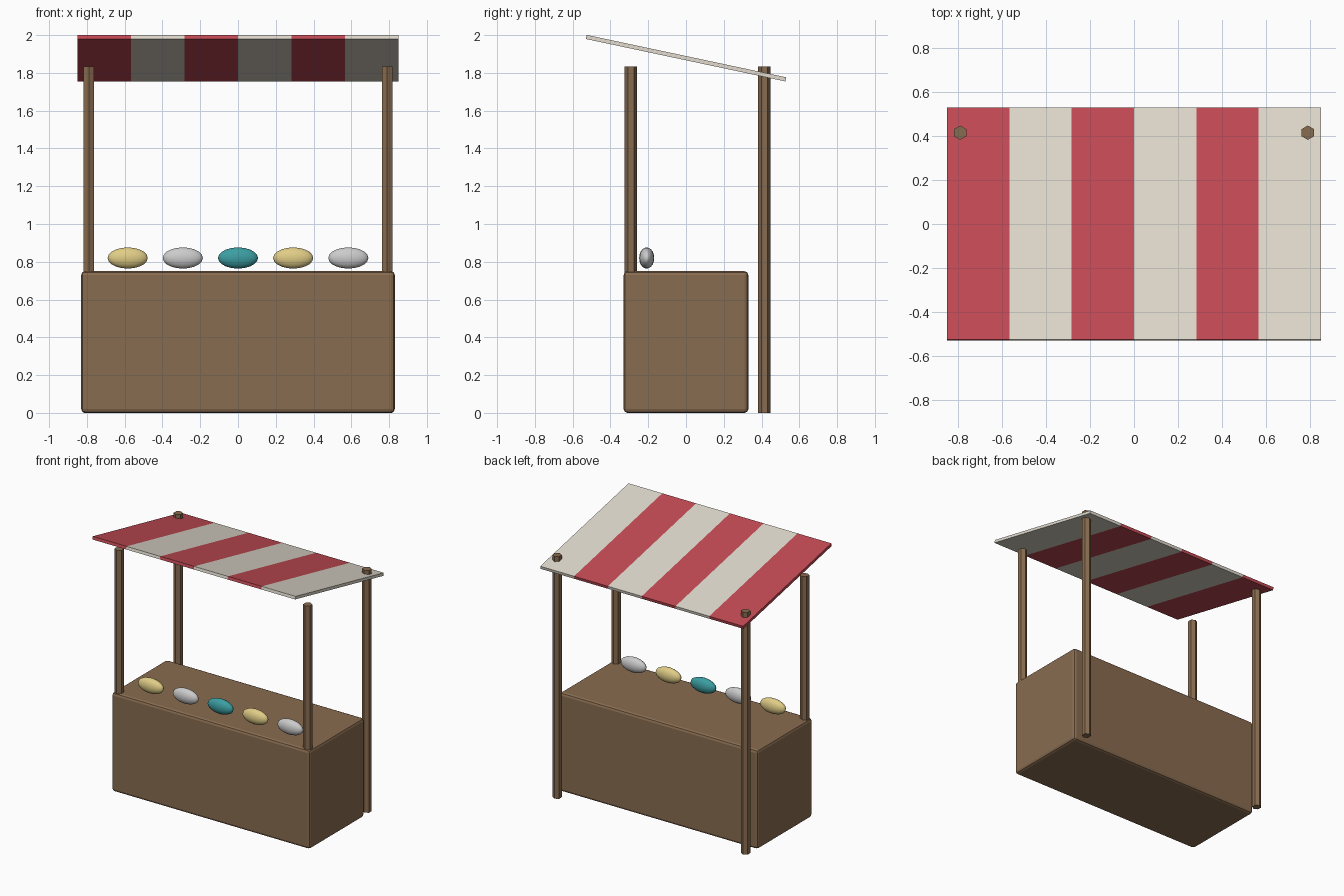
import bpy, math
from mathutils import Matrix

if "Cube" in bpy.data.objects:
    bpy.data.objects.remove(bpy.data.objects["Cube"])


def material(name, rgb):
    m = bpy.data.materials.new(name)
    m.diffuse_color = (*rgb, 1)
    m.use_nodes = True
    m.node_tree.nodes["Principled BSDF"].inputs["Base Color"].default_value = m.diffuse_color
    return m


WOOD = material("wood", (0.25, 0.15, 0.08))
RED = material("red_cloth", (0.55, 0.07, 0.09))
CREAM = material("cream_cloth", (0.75, 0.70, 0.61))
YELLOW = material("yellow", (0.75, 0.61, 0.24))
SILVER = material("silver", (0.52, 0.52, 0.53))
TEAL = material("teal", (0.045, 0.34, 0.36))


def finish(name, mat):
    ob = bpy.context.object
    ob.name = name
    ob.data.materials.append(mat)
    return ob


def box(name, size, matrix, mat):
    bpy.ops.mesh.primitive_cube_add(size=1)
    ob = finish(name, mat)
    ob.data.transform(matrix @ Matrix.Diagonal((*size, 1)))
    return ob


# Counter with softened edges
counter = box("counter", (1.66, 0.66, 0.75), Matrix.Translation((0, 0, 0.375)), WOOD)
bevel = counter.modifiers.new("bevel", 'BEVEL')
bevel.width = 0.02
bevel.segments = 2

# Hexagonal posts: front pair rises from the counter, back pair from the ground
POST_TOP = 1.835
for row, y, base in (("front", -0.292, 0.7), ("back", 0.415, 0.0)):
    for side, x in (("left", -0.79), ("right", 0.79)):
        bpy.ops.mesh.primitive_cylinder_add(
            vertices=6, radius=0.0325, depth=POST_TOP - base,
            location=(x, y, (POST_TOP + base) / 2))
        finish(f"{row}_{side}_post", WOOD)

# Sloping awning made of alternating stripes
STRIPES, WIDTH = 6, 1.70
step = WIDTH / STRIPES
tilt = Matrix.Translation((0, 0, 1.878)) @ Matrix.Rotation(math.radians(-12), 4, 'X')
for i in range(STRIPES):
    x = -WIDTH / 2 + (i + 0.5) * step
    box(f"awning_stripe_{i + 1}", (step, 1.08, 0.022),
        tilt @ Matrix.Translation((x, 0, 0)), CREAM if i % 2 else RED)

# Row of goods along the front of the counter
for i, mat in enumerate((YELLOW, SILVER, TEAL, YELLOW, SILVER)):
    bpy.ops.mesh.primitive_uv_sphere_add(
        segments=16, ring_count=10, radius=1,
        location=((i - 2) * 0.292, -0.208, 0.82))
    goods = finish(f"goods_{i + 1}", mat)
    goods.scale = (0.106, 0.04, 0.056)
    bpy.ops.object.shade_smooth()
